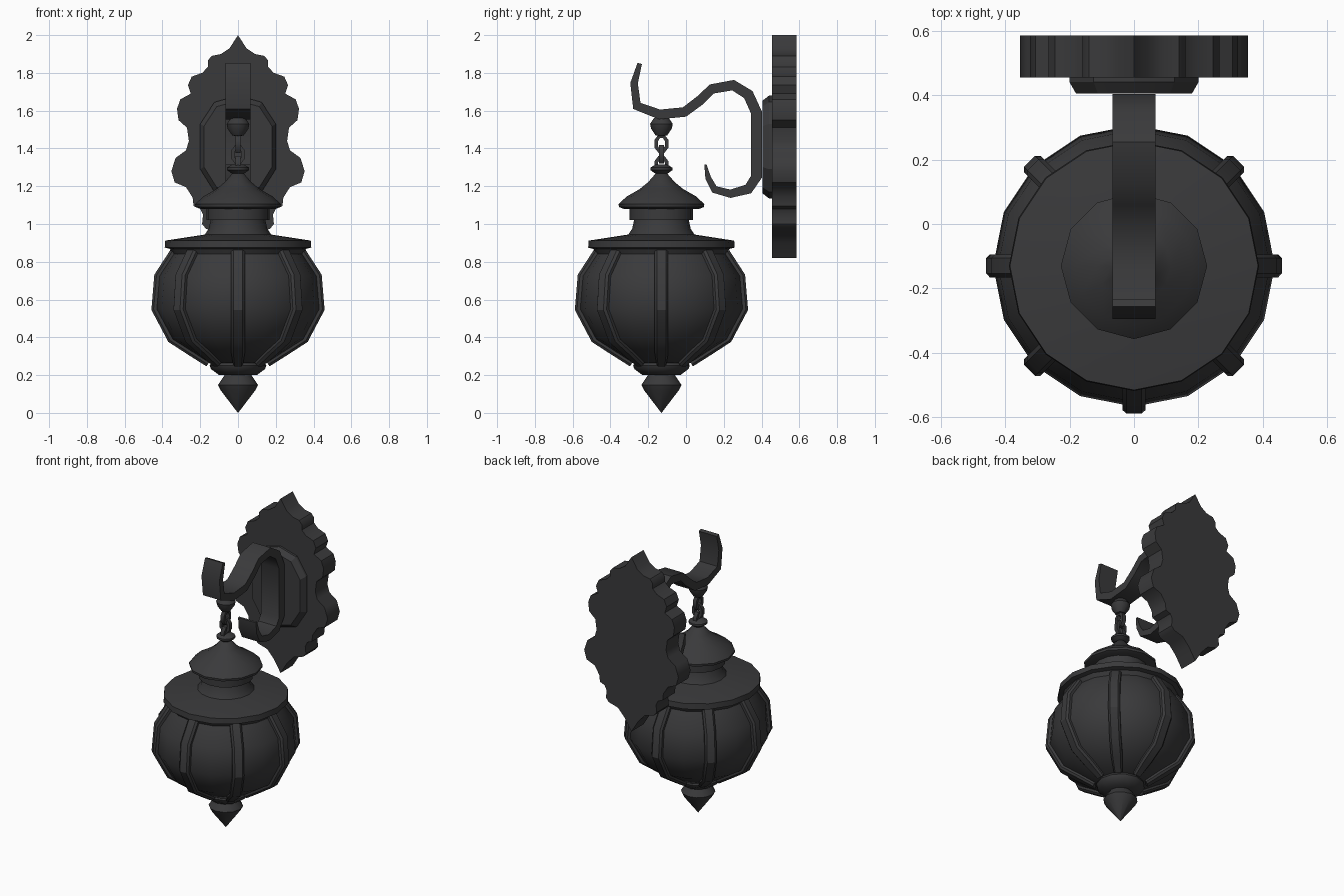
import bpy, bmesh, math
from mathutils import Vector

if "Cube" in bpy.data.objects:
    bpy.data.objects.remove(bpy.data.objects["Cube"])

CY = -0.13  # y of the hanging lantern's axis
iron = bpy.data.materials.new("dark_iron")
iron.diffuse_color = (0.042, 0.042, 0.044, 1)
iron.use_nodes = True
iron.node_tree.nodes["Principled BSDF"].inputs["Base Color"].default_value = iron.diffuse_color


def finish(bm, name, angle=40):
    bmesh.ops.remove_doubles(bm, verts=bm.verts, dist=1e-5)
    bmesh.ops.recalc_face_normals(bm, faces=bm.faces)
    me = bpy.data.meshes.new(name)
    bm.to_mesh(me)
    bm.free()
    me.materials.append(iron)
    ob = bpy.data.objects.new(name, me)
    bpy.context.collection.objects.link(ob)
    bpy.ops.object.select_all(action='DESELECT')
    bpy.context.view_layer.objects.active = ob
    ob.select_set(True)
    bpy.ops.object.shade_smooth_by_angle(angle=math.radians(angle))
    return ob


def loft(name, rings, angle=40):
    """Skin a list of equal-length closed rings and cap both ends."""
    bm = bmesh.new()
    vs = [[bm.verts.new(p) for p in r] for r in rings]
    n = len(vs[0])
    for a, b in zip(vs, vs[1:]):
        for i in range(n):
            j = (i + 1) % n
            bm.faces.new((a[i], a[j], b[j], b[i]))
    bm.faces.new(vs[0])
    bm.faces.new(vs[-1])
    return finish(bm, name, angle)


def lathe(name, profile, seg):
    ang = [2 * math.pi * i / seg for i in range(seg)]
    return loft(name, [[(max(r, .0005) * math.cos(a), CY + max(r, .0005) * math.sin(a), z)
                        for a in ang] for r, z in profile])


def normals(path):
    """2D unit normals along an open path."""
    out = []
    for i in range(len(path)):
        a, b = path[max(i - 1, 0)], path[min(i + 1, len(path) - 1)]
        t = (Vector(b) - Vector(a)).normalized()
        out.append(Vector((-t.y, t.x)))
    return out


def mirrored(half):
    return half + [(-x, z) for x, z in reversed(half) if x > 0]


# scalloped wall plate
edge = mirrored([(0, 2), (.045, 1.93), (.09, 1.90), (.14, 1.89), (.16, 1.865), (.16, 1.83),
                 (.19, 1.80), (.245, 1.78), (.265, 1.735), (.25, 1.69), (.305, 1.66),
                 (.323, 1.61), (.315, 1.55), (.27, 1.51), (.26, 1.44), (.275, 1.39),
                 (.33, 1.35), (.353, 1.28), (.335, 1.22), (.275, 1.195), (.24, 1.14),
                 (.235, 1.095), (.20, 1.08), (.185, 1.05), (.19, 1.0), (.17, .975),
                 (.10, .955), (.05, .90), (0, .82)])
loft("wall_plate", [[(x, y, z) for x, z in edge] for y in (.455, .585)])

# raised oval boss with a bevelled front
oval = mirrored([(0, 1.68), (.125, 1.645), (.2, 1.53), (.2, 1.29), (.125, 1.17), (0, 1.135)])
loft("oval_boss", [[(x * s, y, 1.408 + (z - 1.408) * s) for x, z in oval]
                   for y, s in ((.405, .9), (.44, 1), (.47, 1))], 25)

# curled strap arm: y, z, half thickness
arm = [(-.245, 1.85, .012), (-.275, 1.745, .02), (-.26, 1.625, .025), (-.14, 1.58, .026),
       (-.008, 1.593, .026), (.075, 1.655, .026), (.137, 1.715, .026), (.25, 1.735, .028),
       (.33, 1.685, .029), (.373, 1.59, .03), (.373, 1.25, .03), (.33, 1.185, .027),
       (.235, 1.16, .022), (.15, 1.183, .02), (.117, 1.245, .015), (.103, 1.315, .006)]
path = [(y, z) for y, z, _ in arm]
rings = []
for (y, z, h), n in zip(arm, normals(path)):
    rings.append([(sx * .067, y + s * n.x * h, z + s * n.y * h)
                  for sx, s in ((-1, -1), (1, -1), (1, 1), (-1, 1))])
loft("strap_arm", rings)

# ball under the arm
lathe("hanger_ball", [(0, 1.57), (.04, 1.56), (.06, 1.53), (.055, 1.505), (.03, 1.468),
                      (0, 1.465)], 12)

# three chain links, alternately turned a quarter
for k, zc in enumerate((1.425, 1.368, 1.312)):
    bm = bmesh.new()
    vs = []
    for i in range(8):
        a = 2 * math.pi * (i + .5) / 8
        ring = []
        for dr, dt in ((1, 1), (1, -1), (-1, -1), (-1, 1)):
            u = (.030 + dr * .010) * math.cos(a)
            w = (.043 + dr * .010) * math.sin(a)
            t = dt * .013
            x, y = (t, u) if k % 2 == 0 else (u, t)
            ring.append(bm.verts.new((x, CY + y, zc + w)))
        vs.append(ring)
    for i in range(8):
        a, b = vs[i], vs[(i + 1) % 8]
        for j in range(4):
            bm.faces.new((a[j], a[(j + 1) % 4], b[(j + 1) % 4], b[j]))
    finish(bm, f"chain_link_{k + 1}")

# collar, roof cap and neck
lathe("top_collar", [(0, 1.315), (.032, 1.315), (.058, 1.298), (.058, 1.285), (.03, 1.265),
                     (0, 1.26)], 12)
lathe("roof_cap", [(0, 1.275), (.03, 1.268), (.07, 1.222), (.115, 1.185), (.185, 1.145),
                   (.227, 1.105), (.225, 1.09), (.2, 1.08), (0, 1.08)], 12)
lathe("neck", [(0, 1.09), (.168, 1.09), (.168, 1.022), (.145, 1.02), (.155, .975),
               (.178, .94), (0, .935)], 16)

# broad rim above the globe
lathe("rim", [(0, .948), (.17, .945), (.385, .912), (.388, .875), (.36, .868), (.345, .84),
              (0, .84)], 16)

# globe and eight ribs that follow its profile
globe = [(.34, .85), (.422, .725), (.437, .55), (.352, .39), (.25, .325), (.155, .265)]
lathe("globe", [(0, .85)] + globe + [(0, .265)], 16)
norm = normals(globe)
for k in range(8):
    a = k * math.pi / 4
    out, side = Vector((math.cos(a), math.sin(a), 0)), Vector((-math.sin(a), math.cos(a), 0))
    rings = []
    for (r, z), n in zip(globe, norm):
        ring = []
        for d, w in ((-.02, -.036), (.01, -.036), (.022, -.024), (.022, .024), (.01, .036),
                     (-.02, .036)):
            p = out * (r + n.x * d) + side * w * min(1, r / .25 + .1)
            ring.append((p.x, CY + p.y, z + n.y * d))
        rings.append(ring)
    # normals of a downward path point outward
    loft(f"rib_{k + 1}", rings, 30)

# bottom cup and pointed finial
lathe("bottom_cup", [(0, .275), (.14, .272), (.15, .25), (.143, .232), (.10, .2), (0, .198)], 12)
lathe("finial", [(0, .21), (.068, .205), (.106, .148), (.092, .12), (0, 0)], 12)
